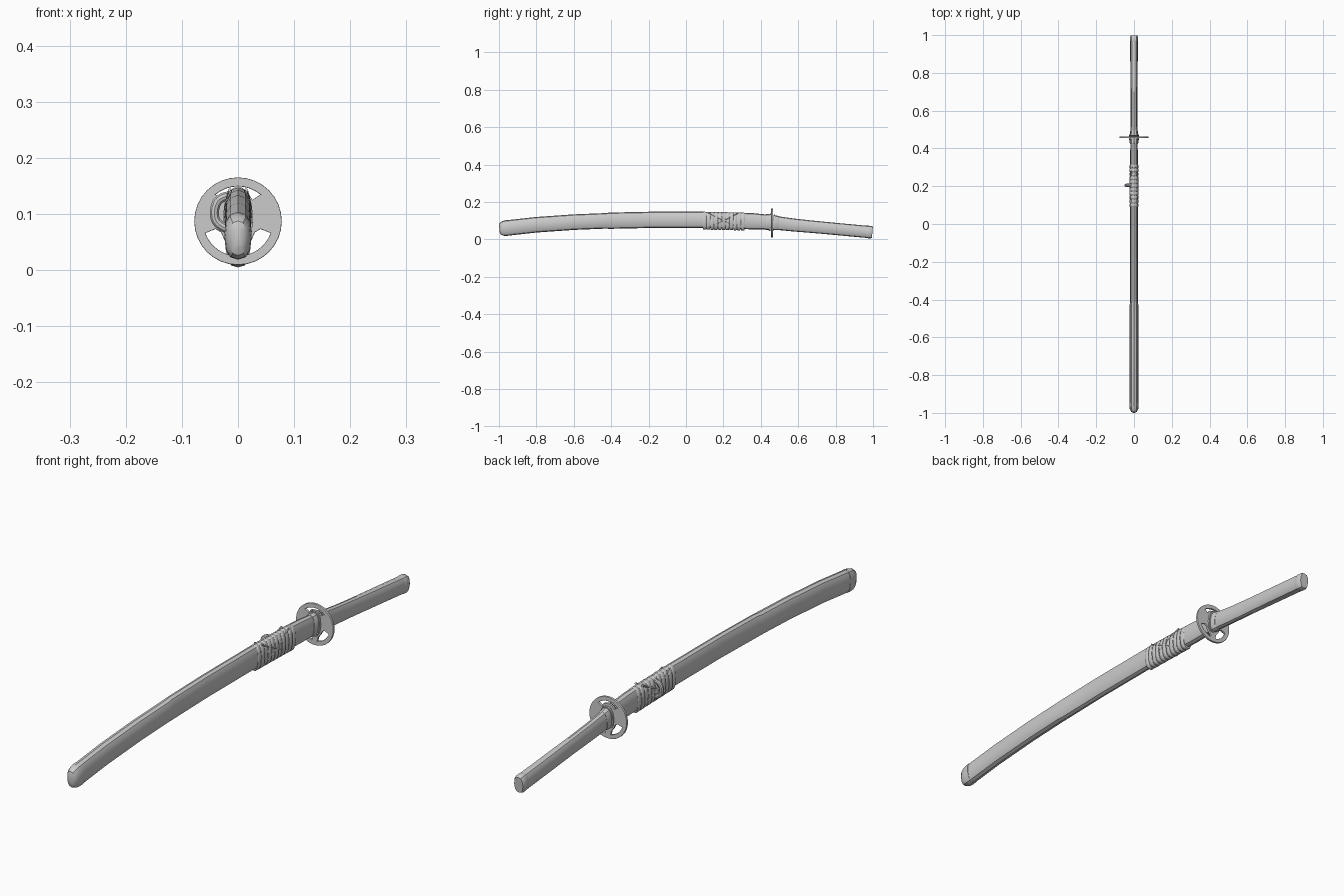
import bpy, bmesh, math
from mathutils import Vector

if "Cube" in bpy.data.objects:
    bpy.data.objects.remove(bpy.data.objects["Cube"])

PATH = [(-1.0, .056), (-.8, .078), (-.6, .092), (-.4, .1), (-.2, .104), (.1, .104),
        (.28, .100), (.45, .092), (.55, .079), (1.0, .037)]


def mid(y):
    # height of the sword's curved centre line
    for (a, za), (b, zb) in zip(PATH, PATH[1:]):
        if y <= b:
            return za + (zb - za) * (y - a) / (b - a)
    return PATH[-1][1]


def slope(y):
    return (mid(y + .04) - mid(y - .04)) / .08 if -.95 < y < .95 else (.1 if y < 0 else -.093)


def section(y, w, h, n, dz=0, power=.8):
    # flattened oval at right angles to the centre line
    t = Vector((0, 1, slope(y))).normalized()
    up = Vector((0, -t.z, t.y))
    pts = []
    for i in range(n):
        a = 2 * math.pi * i / n
        c, s = math.cos(a), math.sin(a)
        x = w * math.copysign(abs(c) ** power, c)
        z = h * math.copysign(abs(s) ** power, s)
        pts.append(Vector((x, y, mid(y) + dz)) + up * z)
    return pts


def finish(name, bm, angle=35):
    bmesh.ops.recalc_face_normals(bm, faces=bm.faces)
    me = bpy.data.meshes.new(name)
    bm.to_mesh(me)
    bm.free()
    ob = bpy.data.objects.new(name, me)
    bpy.context.collection.objects.link(ob)
    smooth(ob, angle)
    return ob


def smooth(ob, angle=35):
    bpy.ops.object.select_all(action='DESELECT')
    ob.select_set(True)
    bpy.context.view_layer.objects.active = ob
    bpy.ops.object.shade_smooth_by_angle(angle=math.radians(angle))


def skin(bm, sections):
    # capped tube through a list of point rings
    rings = [[bm.verts.new(p) for p in s] for s in sections]
    n = len(rings[0])
    for r, q in zip(rings, rings[1:]):
        for i in range(n):
            j = (i + 1) % n
            bm.faces.new((r[i], r[j], q[j], q[i]))
    bm.faces.new(rings[0])
    bm.faces.new(rings[-1])


def loft(name, stations, n=12, **kw):
    bm = bmesh.new()
    skin(bm, [section(y, w, h, n, **kw) for y, w, h in stations])
    return finish(name, bm)


# Scabbard with its rounded end cap
ys = [-.95, -.8, -.6, -.43]
loft("scabbard", [(y, .023, .0415) for y in ys] +
     [(y, .0205, .0435) for y in (-.41, -.2, -.05, .1, .2, .28, .36)] + [(.44, .019, .039)])
loft("scabbard_end_cap", [(-.998, .007, .018), (-.993, .016, .031), (-.98, .0225, .039),
                          (-.962, .0245, .042), (-.945, .0245, .042)])

# Mouth collar and spacers either side of the guard
loft("mouth_collar", [(.425, .021, .041), (.43, .0235, .042), (.446, .0235, .042)])
loft("front_spacer", [(.446, .027, .046), (.456, .027, .046)])
loft("rear_spacer", [(.465, .026, .044), (.472, .026, .044)])
loft("handle_collar", [(.472, .021, .0395), (.49, .021, .0385), (.495, .019, .037)])

# Handle, slightly waisted, with pommel
loft("handle", [(.49, .0185, .0365), (.58, .0175, .0345), (.68, .0175, .033),
                (.8, .0195, .0325), (.97, .0205, .0325)])
loft("pommel", [(.965, .0205, .0325), (.97, .0215, .0335), (.99, .0215, .0335), (.9965, .018, .03)])

# Guard: disc with one upper and two lower openings
GZ, R = .087, .078


def arc(r, a0, a1, n):
    return [(r * math.cos(math.radians(a0 + (a1 - a0) * i / n)),
             r * math.sin(math.radians(a0 + (a1 - a0) * i / n))) for i in range(n + 1)]


low = arc(.062, -20, -80, 7) + [(.014, -.046), (.025, -.032), (.03, -.02), (.04, -.014)]
top = arc(.062, 50, 130, 8) + [(-.026, .038), (-.018, .05), (0, .054), (.018, .05), (.026, .038)]
outlines = [arc(R, 0, 360, 32)[:-1], top, low, [(-x, z) for x, z in low]]
cu = bpy.data.curves.new("guard", 'CURVE')
cu.dimensions, cu.fill_mode = '2D', 'BOTH'
cu.extrude, cu.bevel_depth, cu.bevel_resolution, cu.offset = .003, .0015, 1, -.0015
for pts in outlines:
    sp = cu.splines.new('POLY')
    sp.points.add(len(pts) - 1)
    sp.use_cyclic_u = True
    for p, (x, z) in zip(sp.points, pts):
        p.co = (x, z, 0, 1)
guard = bpy.data.objects.new("guard", cu)
bpy.context.collection.objects.link(guard)
guard.location = (0, .46, GZ)
guard.rotation_euler = (math.radians(90), 0, 0)
guard.select_set(True)
bpy.context.view_layer.objects.active = guard
bpy.ops.object.select_all(action='DESELECT')
guard.select_set(True)
bpy.ops.object.convert(target='MESH')
smooth(bpy.context.object)

# Cord wound around the scabbard
bm = bmesh.new()
for k in range(11):
    y = .09 + k * .0205
    w = .0235 + .0012 * (k % 2)
    skin(bm, [section(y + dy, w - s, .0485 - s, 14, dz=-.0045)
              for dy, s in ((0, .0025), (.004, 0), (.015, 0), (.019, .0025))])
finish("cord_wrap", bm)


def tube(name, pts, radius, res=3):
    c = bpy.data.curves.new(name, 'CURVE')
    c.dimensions = '3D'
    c.bevel_depth, c.bevel_resolution, c.use_fill_caps = radius, res, True
    sp = c.splines.new('NURBS')
    sp.points.add(len(pts) - 1)
    sp.use_endpoint_u, sp.order_u, sp.resolution_u = True, 3, 5
    for p, co in zip(sp.points, pts):
        p.co = (*co, 1)
    ob = bpy.data.objects.new(name, c)
    bpy.context.collection.objects.link(ob)
    bpy.ops.object.select_all(action='DESELECT')
    ob.select_set(True)
    bpy.context.view_layer.objects.active = ob
    bpy.ops.object.convert(target='MESH')
    smooth(bpy.context.object)


# Cord knob on the left side, with crossing cords on both sides
tube("cord_knob", [(-.016, .205, .132), (-.034, .205, .13), (-.044, .205, .105),
                   (-.038, .205, .08), (-.016, .205, .072)], .0085)
for sx, side in ((-1, "left"), (1, "right")):
    for d in (-1, 1):
        tube(f"cross_cord_{side}_{'back' if d > 0 else 'front'}",
             [(sx * .014, .2 - d * .08, .142), (sx * .027, .2, .1), (sx * .014, .2 + d * .08, .062)], .004, 1)
